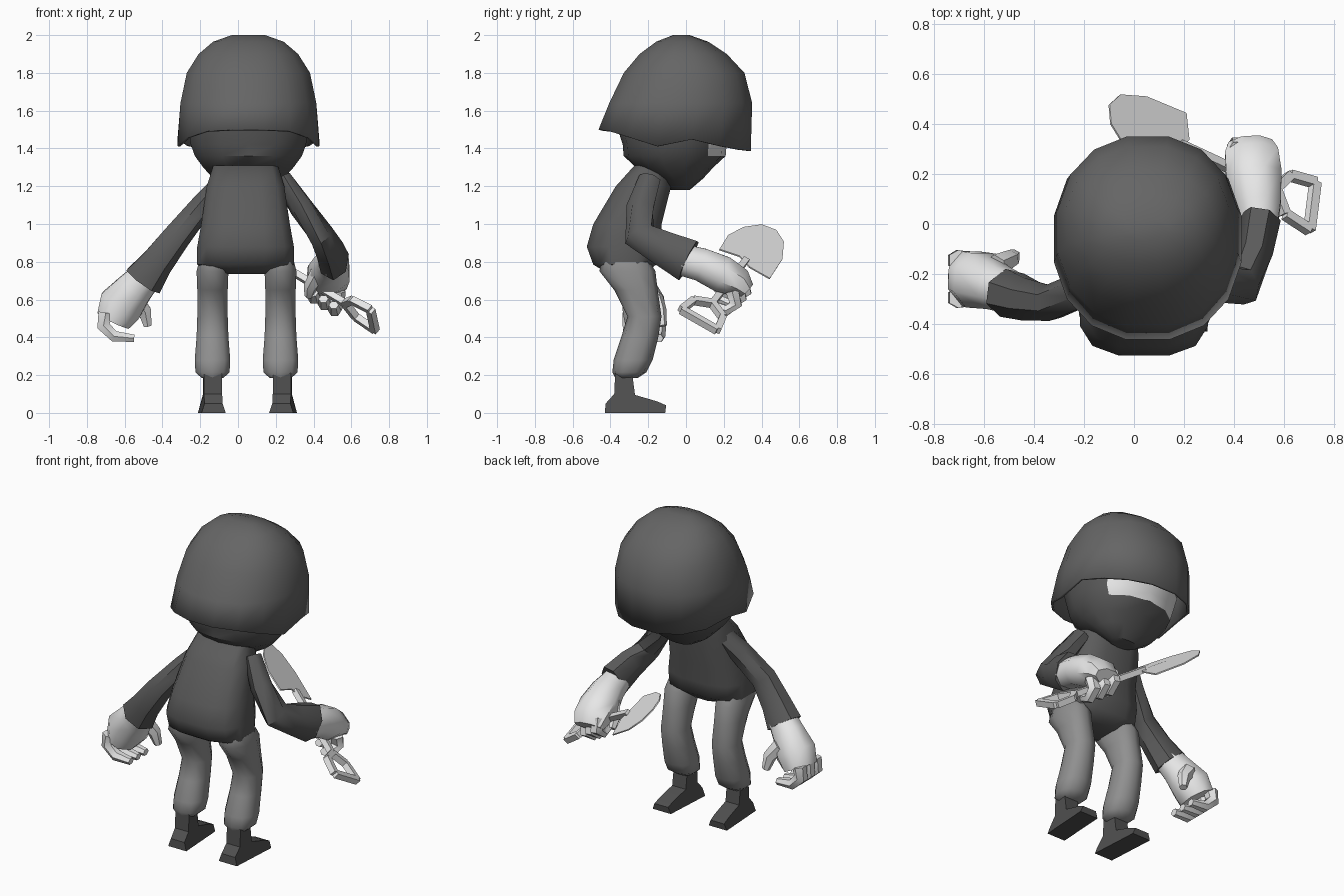
import bpy, bmesh, math
from mathutils import Vector as V

CX = 0.05  # body's mirror line


def material(name, v):
    m = bpy.data.materials.new(name)
    m.diffuse_color = (v, v, v, 1)
    return m


HELMET = material("helmet grey", 0.13)
SHIRT = material("shirt dark grey", 0.105)
MASK = material("mask dark grey", 0.095)
PANTS = material("trouser grey", 0.28)
BOOT = material("boot dark grey", 0.08)
SKIN = material("pale skin", 0.83)
STEEL = material("pale steel", 0.85)


def finish(name, bm, mats, angle=35):
    bmesh.ops.recalc_face_normals(bm, faces=bm.faces)
    me = bpy.data.meshes.new(name)
    bm.to_mesh(me)
    bm.free()
    for m in mats:
        me.materials.append(m)
    me.shade_smooth()
    me.set_sharp_from_angle(angle=math.radians(angle))
    ob = bpy.data.objects.new(name, me)
    bpy.context.collection.objects.link(ob)
    return ob


def loft(name, rings, mats, caps=(True, True), angle=35, rule=None):
    """Skin a list of equal-length point rings."""
    bm = bmesh.new()
    loops = [[bm.verts.new(p) for p in r] for r in rings]
    n = len(rings[0])
    for a, b in zip(loops, loops[1:]):
        for i in range(n):
            j = (i + 1) % n
            bm.faces.new((a[i], a[j], b[j], b[i]))
    if caps[0]:
        bm.faces.new(loops[0])
    if caps[1]:
        bm.faces.new(loops[-1])
    if rule:
        for f in bm.faces:
            f.material_index = rule(f.calc_center_median())
    return finish(name, bm, mats, angle)


def flat_ring(cx, cy, z, rx, ry, n, power=2.0):
    """Horizontal superellipse ring."""
    pts = []
    for i in range(n):
        t = 2 * math.pi * (i + 0.5) / n
        c, s = math.cos(t), math.sin(t)
        e = 2 / power
        pts.append(V((cx + rx * math.copysign(abs(c) ** e, c),
                      cy + ry * math.copysign(abs(s) ** e, s), z)))
    return pts


def tube(name, pts, mat, n=8, up=(0, 1, 0), angle=50):
    """Limb along x, y, z, radius across, radius along up."""
    P = [V(p[:3]) for p in pts]
    rings = []
    for k, p in enumerate(pts):
        t = (P[min(k + 1, len(P) - 1)] - P[max(k - 1, 0)]).normalized()
        a = V(up).cross(t).normalized()
        b = t.cross(a)
        rings.append([P[k] + a * p[3] * math.cos(w) + b * p[4] * math.sin(w)
                      for w in [2 * math.pi * (i + 0.5) / n for i in range(n)]])
    return loft(name, rings, [mat], angle=angle)


# Torso
torso = [(-0.31, 0.735, 0.11, 0.10), (-0.325, 0.785, 0.262, 0.17), (-0.33, 0.88, 0.262, 0.2),
         (-0.31, 1.0, 0.24, 0.185), (-0.225, 1.2, 0.21, 0.15), (-0.175, 1.31, 0.175, 0.10)]
loft("torso", [flat_ring(CX - 0.01, y, z, rx, ry, 12, 2.9) for y, z, rx, ry in torso], [SHIRT], angle=50)

# Trousers and boots, one per side
leg = [(-0.32, 0.80, 0.075, 0.13), (-0.31, 0.75, 0.088, 0.148), (-0.265, 0.65, 0.084, 0.115),
       (-0.22, 0.51, 0.084, 0.09), (-0.245, 0.4, 0.088, 0.098), (-0.28, 0.28, 0.098, 0.103),
       (-0.3, 0.215, 0.094, 0.09), (-0.315, 0.185, 0.06, 0.06)]
boot = [(-0.43, 0.0), (-0.11, 0.0), (-0.105, 0.04), (-0.15, 0.06), (-0.27, 0.095),
        (-0.285, 0.21), (-0.375, 0.21), (-0.38, 0.10), (-0.425, 0.05)]
for side, s in (("left", -1), ("right", 1)):
    x = CX + s * 0.18
    loft(side + "_trouser_leg", [flat_ring(x - 0.005, y, z, rx, ry, 10, 2.4) for y, z, rx, ry in leg],
         [PANTS], angle=50)
    # toes turn slightly outwards, upper edges pulled in
    rings = [[V((x + s * (0.005 + 0.06 * (y + 0.33)) + k * (0.064 if z < 0.03 else 0.048), y, z))
              for y, z in boot] for k in (-1, 1)]
    loft(side + "_boot", rings, [BOOT])

# Head: pale eye band above a dark mask
head = [(-0.03, 1.18, 0.09, 0.05), (-0.03, 1.24, 0.19, 0.12), (-0.06, 1.3, 0.245, 0.205),
        (-0.06, 1.36, 0.29, 0.27), (-0.06, 1.42, 0.312, 0.275), (-0.055, 1.5, 0.325, 0.305),
        (-0.055, 1.62, 0.31, 0.30), (-0.04, 1.78, 0.22, 0.2)]
loft("head", [flat_ring(CX + 0.005, y, z, rx, ry, 14, 2.2) for y, z, rx, ry in head], [MASK, SKIN],
     rule=lambda c: int(1.36 < c.z < 1.7 and c.y > 0.09))

# Helmet shell with a rim that follows height by depth
rim_key = [(-0.5, 1.5), (-0.43, 1.5), (-0.10, 1.395), (0.05, 1.455), (0.22, 1.4), (0.4, 1.38)]


def rim_z(y):
    for (y0, z0), (y1, z1) in zip(rim_key, rim_key[1:]):
        if y <= y1:
            return z0 + (z1 - z0) * (y - y0) / (y1 - y0)
    return rim_key[-1][1]


shell = [(-0.06, 1.4, 0.382, 0.41), (-0.028, 1.64, 0.366, 0.385), (-0.01, 1.8, 0.332, 0.325),
         (-0.015, 1.9, 0.268, 0.235), (-0.02, 1.965, 0.19, 0.14), (-0.025, 2.0, 0.09, 0.045)]
rings = [flat_ring(CX + 0.005, y, z, rx, ry, 16, 2.2) for y, z, rx, ry in shell]
for p in rings[0]:
    p.z = rim_z(p.y)
helmet = loft("helmet", rings, [HELMET], caps=(False, True), angle=50)
sol = helmet.modifiers.new("thickness", "SOLIDIFY")
sol.thickness = 0.015
sol.offset = -1

# Left arm and half-open hand
tube("left_sleeve", [(-0.09, -0.19, 1.22, 0.05, 0.07), (-0.2, -0.26, 1.09, 0.065, 0.075),
                     (-0.33, -0.315, 0.93, 0.078, 0.075), (-0.43, -0.30, 0.80, 0.09, 0.088),
                     (-0.505, -0.275, 0.70, 0.112, 0.1)], SHIRT, 7)
tube("left_hand", [(-0.48, -0.28, 0.73, 0.09, 0.085), (-0.545, -0.255, 0.66, 0.105, 0.095),
                   (-0.62, -0.225, 0.57, 0.128, 0.12), (-0.66, -0.215, 0.49, 0.10, 0.115)], SKIN)
for i in range(3):
    y = -0.295 + i * 0.075
    tube("left_finger_%d" % (i + 1), [(-0.70, y, 0.53, 0.045, 0.042), (-0.712, y, 0.46, 0.04, 0.04),
                                      (-0.655, y, 0.405, 0.034, 0.036), (-0.55, y, 0.395, 0.022, 0.026)], SKIN, 6)
tube("left_thumb", [(-0.55, -0.17, 0.61, 0.05, 0.05), (-0.495, -0.14, 0.54, 0.04, 0.038),
                    (-0.478, -0.125, 0.46, 0.024, 0.024)], SKIN, 6)

# Right arm, bent forward, and closed hand
X = (1, 0, 0)
tube("right_sleeve", [(0.24, -0.19, 1.24, 0.06, 0.05), (0.335, -0.24, 1.09, 0.075, 0.065),
                      (0.44, -0.245, 0.94, 0.088, 0.07), (0.48, -0.12, 0.875, 0.098, 0.078),
                      (0.505, 0.015, 0.81, 0.12, 0.085)], SHIRT, 7, X)
tube("right_hand", [(0.50, -0.02, 0.81, 0.09, 0.08), (0.495, 0.08, 0.785, 0.095, 0.1),
                    (0.48, 0.19, 0.735, 0.105, 0.12), (0.47, 0.28, 0.69, 0.085, 0.115),
                    (0.465, 0.32, 0.65, 0.05, 0.095)], SKIN, up=X)

# Spade axes: along the shaft, across the blade
origin = V((0.2, 0.31, 0.8))
D = V((-0.45, 0.21, 0.27)).normalized()
W = V((0.035, 0.28, -0.16)).normalized()
W = (W - D * W.dot(D)).normalized()
N = D.cross(W)


def spade_pt(u, v, h=0):
    return origin + D * u + W * v + N * h


for i in range(3):
    o = D * (0.065 - i * 0.068)
    path = [(0.47, 0.27, 0.68, 0.044), (0.465, 0.29, 0.61, 0.042),
            (0.455, 0.24, 0.575, 0.036), (0.45, 0.17, 0.605, 0.026)]
    tube("right_finger_%d" % (i + 1), [(x + o.x, y + o.y, z + o.z, r * 0.9, r) for x, y, z, r in path], SKIN, 6, X)
tube("right_thumb", [(0.43, 0.13, 0.74, 0.045, 0.05), (0.385, 0.17, 0.67, 0.038, 0.038),
                     (0.375, 0.215, 0.62, 0.024, 0.024)], SKIN, 6, X)

# Spade blade, shaft and D-shaped grip
blade = [(0.0, -0.15), (0.15, -0.16), (0.27, -0.12), (0.36, -0.05), (0.38, 0.03),
         (0.33, 0.10), (0.2, 0.15), (0.0, 0.16), (-0.02, 0.04), (0.02, -0.04)]
loft("spade_blade", [[spade_pt(u, v, h + 0.6 * v * v) for u, v in blade] for h in (-0.004, 0.004)], [STEEL])


def bar(name, a, b, r):
    tube(name, [(*spade_pt(*a), r, r), (*spade_pt(*b), r, r)], STEEL, 4, N, 35)


bar("spade_shaft", (0.02, 0), (-0.48, 0), 0.024)
outline = [(-0.46, 0.0), (-0.52, -0.09), (-0.645, -0.11), (-0.645, 0.11), (-0.52, 0.09)]
for i in range(5):
    bar("spade_grip_%d" % (i + 1), outline[i], outline[(i + 1) % 5], 0.026)
